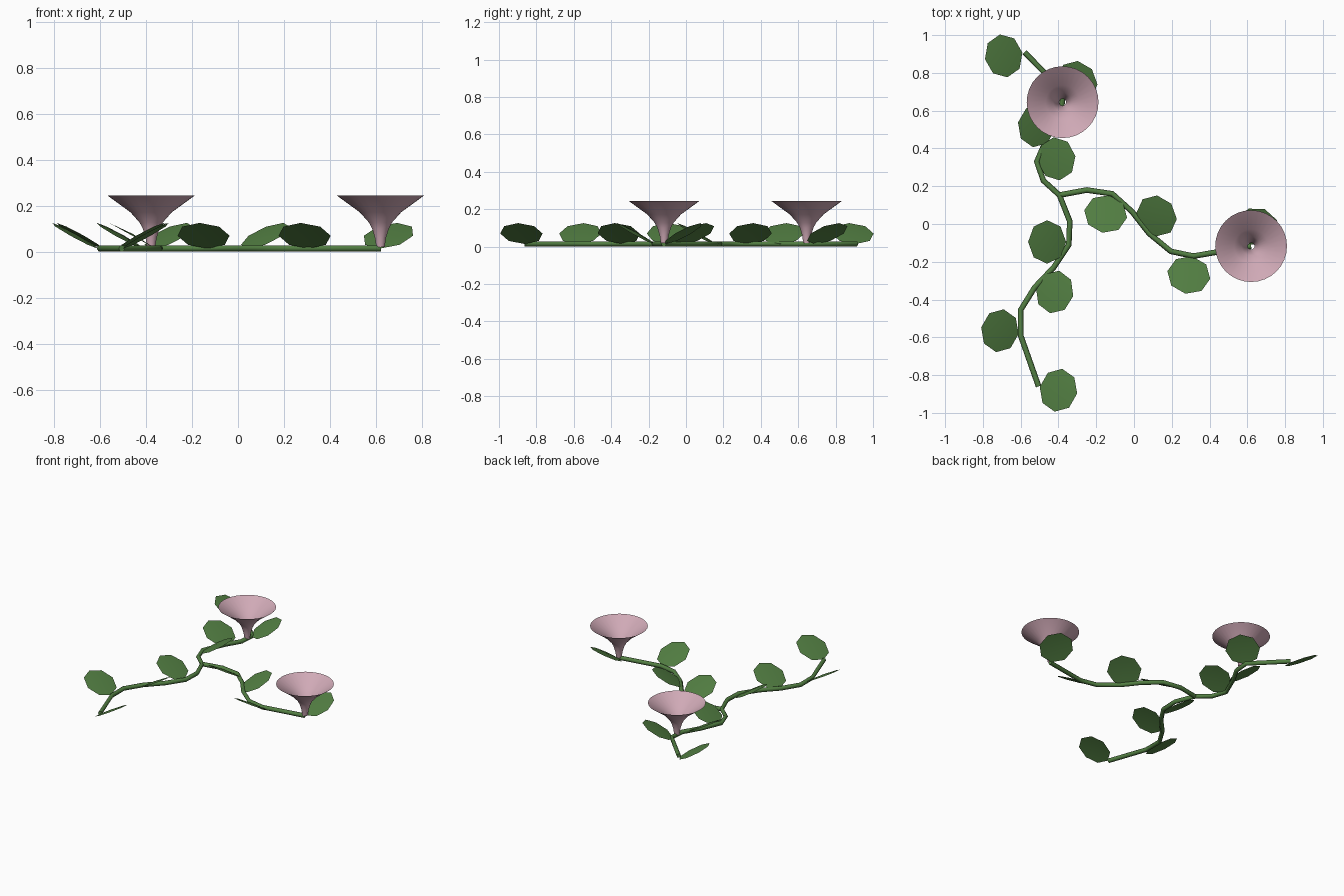
import bpy, bmesh, math
from mathutils import Matrix, Vector

cube = bpy.data.objects.get("Cube")
if cube:
    bpy.data.objects.remove(cube)


def material(name, rgb):
    m = bpy.data.materials.new(name)
    m.use_nodes = True
    m.diffuse_color = (*rgb, 1)
    bsdf = m.node_tree.nodes["Principled BSDF"]
    bsdf.inputs["Base Color"].default_value = (*rgb, 1)
    bsdf.inputs["Roughness"].default_value = 0.8
    return m


leaf_green = material("leaf green", (0.085, 0.21, 0.055))
petal_pink = material("petal pink", (0.63, 0.40, 0.47))


def mesh_object(name, bm, mat, smooth=True):
    mesh = bpy.data.meshes.new(name)
    bm.to_mesh(mesh)
    bm.free()
    mesh.materials.append(mat)
    for p in mesh.polygons:
        p.use_smooth = smooth
    obj = bpy.data.objects.new(name, mesh)
    bpy.context.collection.objects.link(obj)
    return obj


def vine(name, path, radius=0.015):
    """Thin tube lying on the ground along a flat path."""
    curve = bpy.data.curves.new(name, "CURVE")
    curve.dimensions = "3D"
    curve.bevel_depth = radius
    curve.bevel_resolution = 1
    curve.use_fill_caps = True
    spline = curve.splines.new("POLY")
    spline.points.add(len(path) - 1)
    for point, (x, y) in zip(spline.points, path):
        point.co = (x, y, radius, 1)
    curve.materials.append(leaf_green)
    obj = bpy.data.objects.new(name, curve)
    bpy.context.collection.objects.link(obj)
    bpy.ops.object.select_all(action="DESELECT")
    obj.select_set(True)
    bpy.context.view_layer.objects.active = obj
    bpy.ops.object.convert(target="MESH")


def leaf(name, x, y, heading, radius=0.115, tilt=29, bulge=0.008):
    """Eight-sided, slightly domed disc rising away from the stem."""
    bm = bmesh.new()
    ring = bmesh.ops.create_circle(bm, segments=8, radius=radius)["verts"]
    centre = bm.verts.new((0, 0, bulge))
    for a, b in zip(ring, ring[1:] + ring[:1]):
        bm.faces.new((centre, a, b))
    bmesh.ops.recalc_face_normals(bm, faces=bm.faces)
    if sum(f.normal.z for f in bm.faces) < 0:
        bmesh.ops.reverse_faces(bm, faces=bm.faces)
    place = (Matrix.Translation((x, y, 0.07))
             @ Matrix.Rotation(math.radians(heading), 4, "Z")
             @ Matrix.Rotation(math.radians(-tilt), 4, "Y"))
    bm.transform(place)
    mesh_object(name, bm, leaf_green)


def flower(name, x, y):
    """Open trumpet spun from a profile of radius and height."""
    profile = [(0.018, 0.02), (0.024, 0.06), (0.036, 0.10), (0.05, 0.127),
               (0.09, 0.172), (0.19, 0.245)]
    bm = bmesh.new()
    verts = [bm.verts.new((r, 0, z)) for r, z in profile]
    edges = [bm.edges.new(pair) for pair in zip(verts, verts[1:])]
    bmesh.ops.spin(bm, geom=verts + edges, cent=(0, 0, 0), axis=(0, 0, 1),
                   angle=math.tau, steps=32, use_merge=True)
    bmesh.ops.remove_doubles(bm, verts=bm.verts, dist=0.0005)
    bmesh.ops.recalc_face_normals(bm, faces=bm.faces)
    bmesh.ops.translate(bm, verts=bm.verts, vec=Vector((x, y, 0)))
    mesh_object(name, bm, petal_pink)


# Stems
vine("main_vine", [(-0.58, 0.91), (-0.375, 0.70), (-0.385, 0.59), (-0.45, 0.48),
                   (-0.515, 0.33), (-0.48, 0.23), (-0.395, 0.153), (-0.34, 0.015),
                   (-0.345, -0.11), (-0.425, -0.23), (-0.525, -0.335),
                   (-0.6, -0.455), (-0.6, -0.59), (-0.505, -0.86)])
vine("side_vine", [(-0.395, 0.153), (-0.25, 0.18), (-0.115, 0.16), (-0.01, 0.065),
                   (0.08, -0.05), (0.195, -0.145), (0.315, -0.17),
                   (0.46, -0.145), (0.62, -0.118)])

# Leaves: centre and the heading in which each one rises
leaves = [(-0.69, 0.89, 190), (-0.30, 0.755, 40), (-0.515, 0.52, 170),
          (-0.41, 0.345, 8), (-0.15, 0.053, -100), (0.12, 0.043, 40),
          (0.29, -0.27, -100), (0.655, -0.015, 68), (-0.46, -0.095, 180),
          (-0.42, -0.36, -12), (-0.71, -0.565, 170), (-0.4, -0.88, -10)]
for i, (x, y, heading) in enumerate(leaves, 1):
    leaf(f"leaf_{i}", x, y, heading)

# Flowers
flower("back_flower", -0.378, 0.645)
flower("side_flower", 0.62, -0.117)
